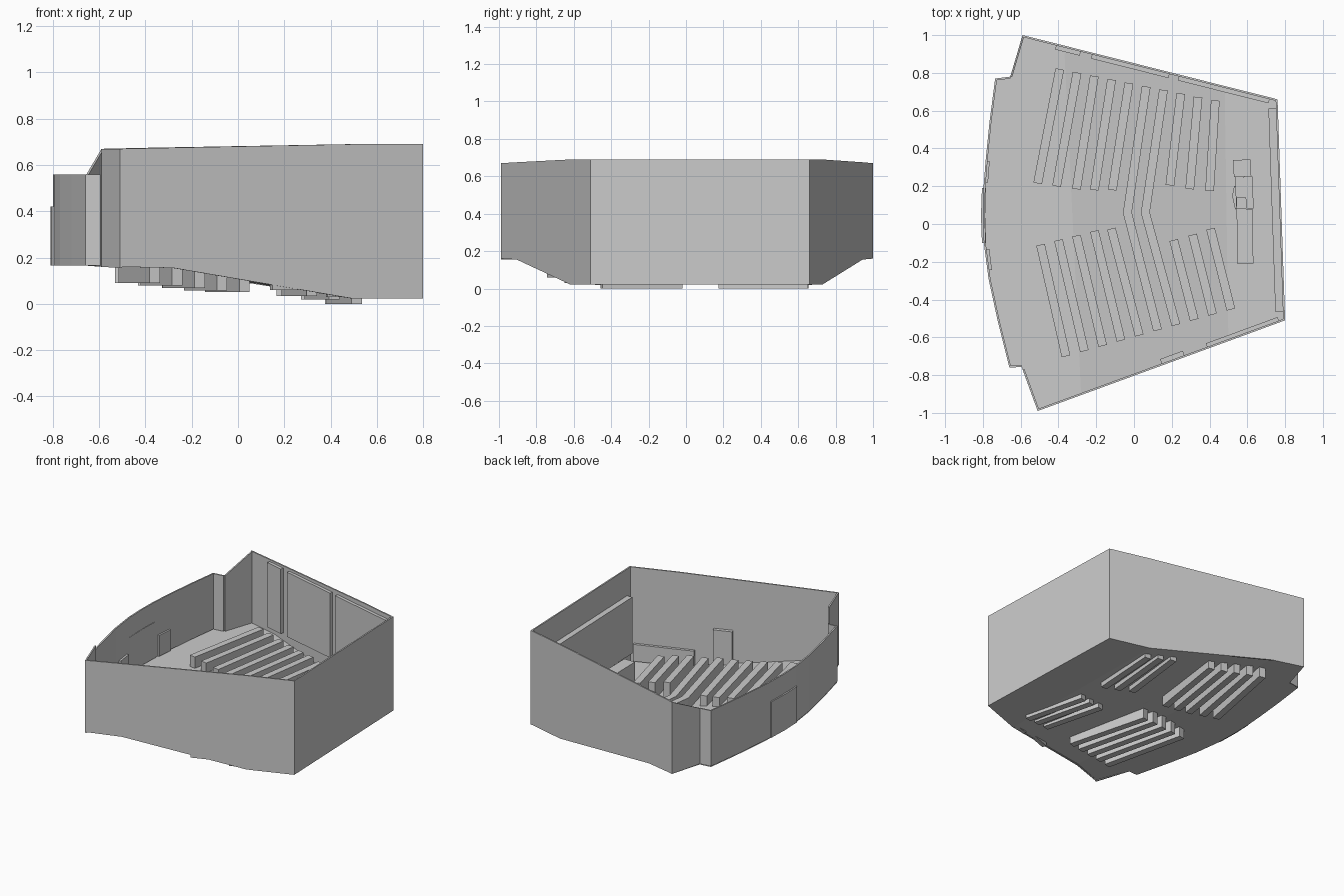
import bpy, bmesh
from mathutils import Vector

if "Cube" in bpy.data.objects:
    bpy.data.objects.remove(bpy.data.objects["Cube"])


def make(name, verts, faces):
    me = bpy.data.meshes.new(name)
    bm = bmesh.new()
    vs = [bm.verts.new(v) for v in verts]
    for f in faces:
        bm.faces.new([vs[i] for i in f])
    bmesh.ops.recalc_face_normals(bm, faces=bm.faces)
    bm.to_mesh(me)
    bm.free()
    ob = bpy.data.objects.new(name, me)
    bpy.context.collection.objects.link(ob)
    return ob


def slab(name, pts, left=0.01, right=0.0):
    """Upright slab along a plan path; each point is (x, y, z_bottom, z_top)."""
    n = len(pts)
    p = [Vector(q[:2]) for q in pts]
    norm = []
    for a, b in zip(p, p[1:]):
        d = (b - a).normalized()
        norm.append(Vector((-d.y, d.x)))
    verts, faces = [], []
    for i, q in enumerate(pts):
        n1, n2 = norm[max(i - 1, 0)], norm[min(i, n - 2)]
        m = (n1 + n2).normalized()
        m = m / m.dot(n1)
        a, b = p[i] + m * left, p[i] - m * right
        verts += [(a.x, a.y, q[2]), (b.x, b.y, q[2]), (b.x, b.y, q[3]), (a.x, a.y, q[3])]
    for i in range(n - 1):
        for k in range(4):
            j = (k + 1) % 4
            faces.append((4*i + k, 4*i + j, 4*i + 4 + j, 4*i + 4 + k))
    e = 4 * (n - 1)
    faces += [(0, 1, 2, 3), (e, e + 1, e + 2, e + 3)]
    return make(name, verts, faces)


def along(a, b, t):
    return (a[0] + (b[0] - a[0]) * t, a[1] + (b[1] - a[1]) * t)


# plan corners
BL, BR, FR, FL = (-.59, 1.0), (.76, .66), (.80, -.51), (-.51, -.99)
curve = [(-.735, .77), (-.765, .54), (-.785, .34), (-.797, .19), (-.80, .05),
         (-.795, -.10), (-.77, -.29), (-.72, -.52), (-.66, -.76)]


def on_wall(a, b, x):
    return along(a, b, (x - a[0]) / (b[0] - a[0]))


def side_wall(name, a, b, xs, low_end):
    """Side wall whose bottom follows the raked floor and whose top rises gently."""
    zs = [(.16, .67), (.155, .675), (.022, .69), (.022, .69)]
    pts = [on_wall(a, b, x) + z for x, z in zip([a[0], *xs, b[0]], zs)]
    return slab(name, pts if low_end else pts[::-1])


# outer walls
side_wall("near_side_wall", FL, FR, (-.28, .50), True)
side_wall("far_side_wall", BL, BR, (-.37, .48), False)
slab("stage_wall", [FR + (.022, .69), BR + (.022, .69)])
slab("curved_rear_wall", [c + (.165, .56) for c in curve])
slab("far_return", [(-.655, .78, .165, .56), (-.735, .77, .165, .56)])
slab("near_return", [(-.66, -.76, .165, .56), (-.595, -.757, .165, .56)])
slab("far_wing_wall", [BL + (.16, .67), (-.655, .78, .165, .56)])
slab("near_wing_wall", [(-.59, -.77, .16, .67), FL + (.155, .67)])

# floor: flat rear landing, rake, flat stage area
A, B = on_wall(BL, BR, -.37), on_wall(FL, FR, -.28)
C, D = on_wall(BL, BR, .48), on_wall(FL, FR, .50)
rear = [A, BL, (-.655, .78)] + curve + [(-.595, -.757), FL, B]
k = len(rear)
floor_verts = [v + (.16,) for v in rear] + [C + (.022,), D + (.022,), BR + (.022,), FR + (.022,)]
make("floor", floor_verts, [tuple(range(k)), (0, k - 1, k + 1, k), (k, k + 1, k + 3, k + 2)])

# seating benches: ten rows, rows 6 and 7 run through as a V
far_in = [(-.51, .215), (-.41, .20), (-.305, .185), (-.21, .18), (-.115, .18), 0, 0,
          (.19, .205), (.295, .185), (.40, .175)]
near_in = [(-.495, -.11), (-.40, -.085), (-.305, -.062), (-.21, -.037), (-.12, -.025), 0, 0,
           (.21, -.085), (.31, -.057), (.405, -.025)]
bottoms = [.09, .08, .068, .058, .05, .112, .097, .033, .018, 0]
for i in range(10):
    far_out = (-.393 + .0915 * i, .82 - .0185 * i)
    near_out = (-.36 + .097 * i, -.70 + .0275 * i)
    zb = bottoms[i]
    z = (zb, zb + .15 if i not in (5, 6) else .198 - .014 * (i - 5))
    if i in (5, 6):
        slab(f"bench_row_{i+1}", [far_out + z, (-.035 + .095 * (i - 5), .06) + z, near_out + z],
             .023, .023)
    else:
        slab(f"far_bench_{i+1}", [far_out + z, far_in[i] + z], .023, .023)
        slab(f"near_bench_{i+1}", [near_in[i] + z, near_out + z], .023, .023)

# panels on the far side wall
for i, (x0, x1) in enumerate([(-.41, -.28), (-.22, .19), (.24, .72)]):
    slab(f"wall_panel_{i+1}", [on_wall(BL, BR, x1) + (.20, .66), on_wall(BL, BR, x0) + (.20, .66)],
         .032, -.01)

# board on the stage wall
slab("stage_board", [along(FR, BR, .04) + (.10, .50), along(FR, BR, .96) + (.10, .50)], .05, -.01)

# side door and low cabinet on the near side wall
slab("side_door", [on_wall(FL, FR, .15) + (.06, .32), on_wall(FL, FR, .27) + (.06, .32)], .035, -.005)
slab("low_cabinet", [on_wall(FL, FR, .39) + (.03, .15), on_wall(FL, FR, .77) + (.03, .15)], .03, -.01)

# rear doors
slab("main_rear_door", [(-.795, .19, .165, .42), (-.80, .045, .165, .42), (-.795, -.10, .165, .42)],
     .012, .01)
slab("rear_hatch_far", [(-.778, .335, .165, .315), (-.787, .22, .165, .315)], .014, .004)
slab("rear_hatch_near", [(-.786, -.135, .165, .315), (-.772, -.245, .165, .315)], .02, 0)

# lecturer's desk
slab("desk_far_end", [(.57, .34, .022, .19), (.575, .25, .022, .19)], .046, .046)
slab("desk_middle", [(.58, .25, .022, .17), (.588, .08, .022, .17)], .046, .046)
slab("desk_near_end", [(.585, .08, .022, .19), (.59, -.21, .022, .19)], .042, .042)
slab("desk_stand", [(.568, .14, .17, .20), (.57, .08, .17, .20)], .026, .026)
slab("chair", [(.54, .20, .022, .12), (.53, .15, .022, .12), (.545, .08, .022, .12)], .01, .01)
